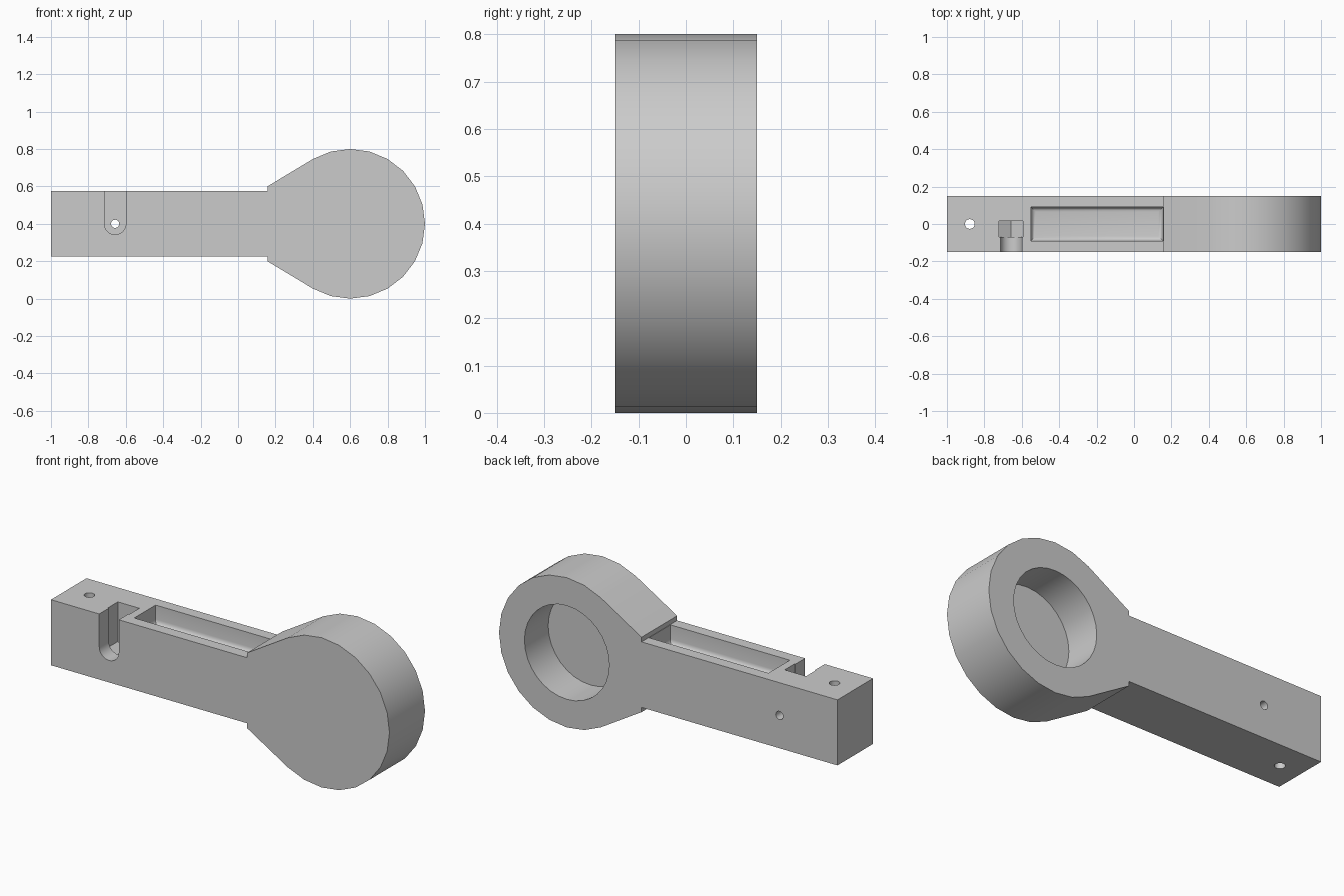
import bpy, bmesh
from math import sin, cos, radians, pi
from mathutils import Matrix

default = bpy.data.objects.get("Cube")
if default:
    bpy.data.objects.remove(default, do_unlink=True)

grey = bpy.data.materials.new("plain_grey")
grey.use_nodes = True
colour = (0.6, 0.6, 0.6, 1)
grey.diffuse_color = colour
grey.node_tree.nodes["Principled BSDF"].inputs["Base Color"].default_value = colour

MID = 0.4      # height of the long axis
HALF = 0.15    # half thickness
TOP = 0.575    # top of the bar
NECK = 0.157   # where the bar meets the head


def finish(name, bm):
    bmesh.ops.recalc_face_normals(bm, faces=bm.faces)
    mesh = bpy.data.meshes.new(name)
    bm.to_mesh(mesh)
    bm.free()
    mesh.materials.append(grey)
    obj = bpy.data.objects.new(name, mesh)
    bpy.context.collection.objects.link(obj)
    return obj


def arc(cx, cz, r, start, end, steps):
    angles = [radians(start + (end - start) * i / steps) for i in range(steps + 1)]
    return [(cx + r * cos(a), cz + r * sin(a)) for a in angles]


def prism(name, outline, y0, y1):
    """Extrude an x-z outline along y."""
    bm = bmesh.new()
    face = bm.faces.new([bm.verts.new((x, y0, z)) for x, z in outline])
    new = bmesh.ops.extrude_face_region(bm, geom=[face])["geom"]
    bmesh.ops.translate(bm, vec=(0, y1 - y0, 0),
                        verts=[v for v in new if isinstance(v, bmesh.types.BMVert)])
    return finish(name, bm)


def disc(name, x, r, y0, y1, sides):
    return prism(name, arc(x, MID, r, 0, 360, sides)[:-1], y0, y1)


def pocket(name, side):
    """Long recess with rounded floor edges, in the top (1) or underside (-1)."""
    x0, x1, floor, lid = -0.55, 0.155, 0.075, 0.3
    bm = bmesh.new()
    bmesh.ops.create_cube(bm, size=1, matrix=Matrix.Translation(
        ((x0 + x1) / 2, 0, (floor + lid) / 2)) @ Matrix.Diagonal((x1 - x0, 0.18, lid - floor, 1)))
    low = [e for e in bm.edges if all(v.co.z < floor + 0.01 for v in e.verts)]
    bmesh.ops.bevel(bm, geom=low, offset=0.025, segments=4, profile=0.5, affect="EDGES")
    for v in bm.verts:
        v.co.z = MID + side * v.co.z
    return finish(name, bm)


# Bar and round head in one outline
head = arc(0.6, MID, 0.4, -120, 120, 16)
outline = [(-1, 2 * MID - TOP), (NECK, 2 * MID - TOP), (NECK, 0.2)] + head
outline += [(NECK, 0.6), (NECK, TOP), (-1, TOP)]
body = prism("handle_body", outline, -HALF, HALF)

# Cutters: head recess, pockets, screw slot, nut trap, holes
nut_x, nut_r = -0.657, 0.0635
slot = arc(nut_x, MID, 0.058, 180, 360, 12)
slot += [(nut_x + 0.058, 0.7), (nut_x - 0.058, 0.7)]
hexagon = arc(nut_x, MID, nut_r / cos(pi / 6), 210, 330, 2)
hexagon += [(nut_x + nut_r, 0.7), (nut_x - nut_r, 0.7)]

bm = bmesh.new()
bmesh.ops.create_cone(bm, cap_ends=True, segments=20, radius1=0.026, radius2=0.026,
                      depth=1, matrix=Matrix.Translation((-0.878, 0, MID)))
cutters = [
    finish("pin_hole_cutter", bm),
    disc("head_recess_cutter", 0.6, 0.25, HALF - 0.2, 0.3, 32),
    pocket("top_pocket_cutter", 1),
    pocket("bottom_pocket_cutter", -1),
    prism("screw_slot_cutter", slot, -0.3, -0.06),
    prism("nut_trap_cutter", hexagon, -0.07, 0.015),
    disc("screw_hole_cutter", nut_x, 0.022, -0.1, 0.3, 20),
]
for cutter in cutters:
    cutter.hide_render = True
    cut = body.modifiers.new(cutter.name, "BOOLEAN")
    cut.operation = "DIFFERENCE"
    cut.solver = "EXACT"
    cut.object = cutter

# Bake the cuts, then drop the cutters
bpy.context.view_layer.update()
depsgraph = bpy.context.evaluated_depsgraph_get()
baked = bpy.data.meshes.new_from_object(body.evaluated_get(depsgraph))
body.modifiers.clear()
body.data = baked
for cutter in cutters:
    bpy.data.objects.remove(cutter, do_unlink=True)

bpy.ops.object.select_all(action="DESELECT")
body.select_set(True)
bpy.context.view_layer.objects.active = body
bpy.ops.object.shade_smooth_by_angle(angle=radians(28))
